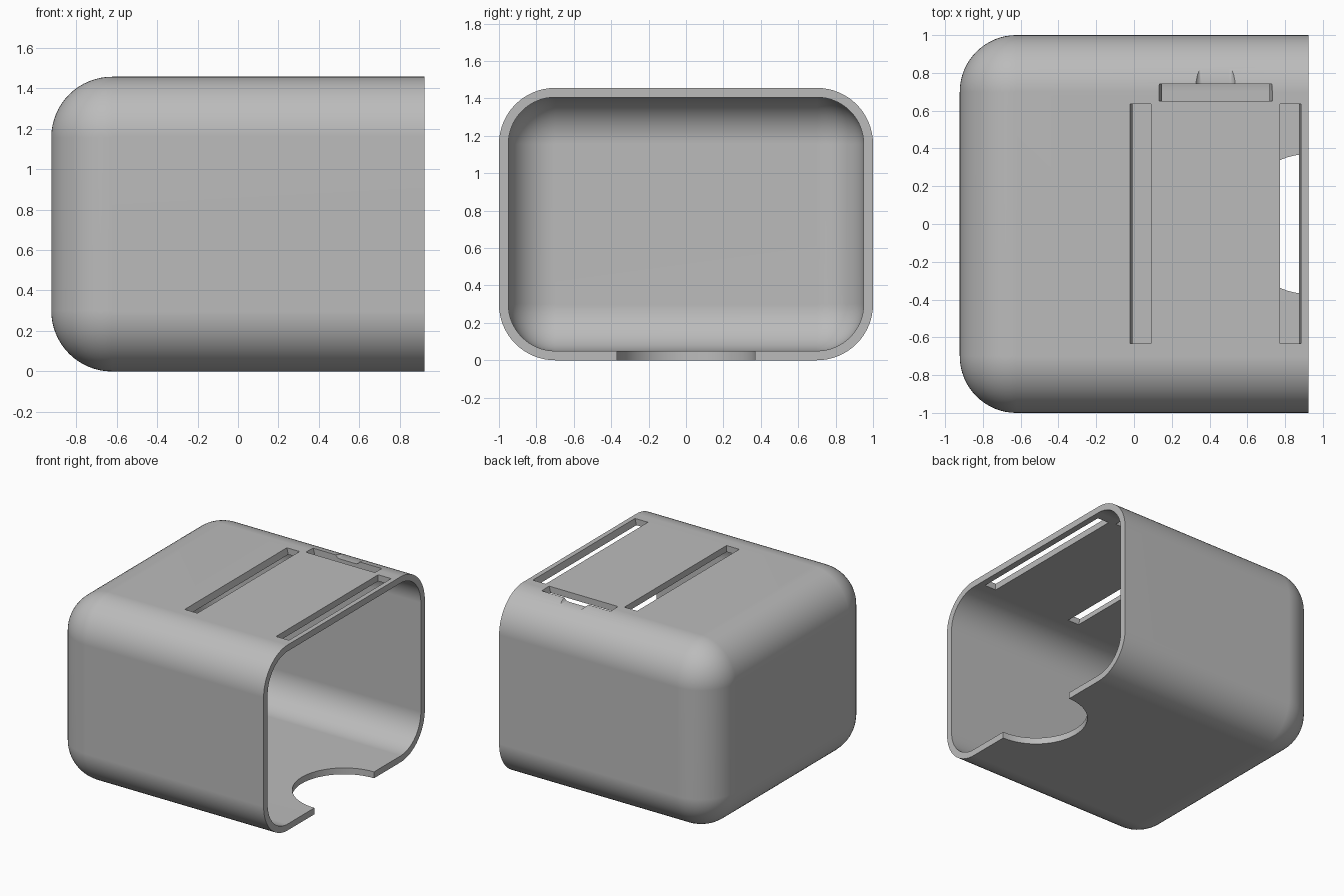
import bpy, bmesh, math
from mathutils import Vector

cube = bpy.data.objects.get("Cube")
if cube:
    bpy.data.objects.remove(cube, do_unlink=True)

LENGTH, WIDTH, HEIGHT = 1.845, 2.0, 1.456
WALL, RADIUS = 0.05, 0.3
OPEN_X = LENGTH / 2

grey = bpy.data.materials.new("light grey")
grey.use_nodes = True
grey.diffuse_color = (0.5, 0.5, 0.5, 1)
grey.node_tree.nodes["Principled BSDF"].inputs["Base Color"].default_value = grey.diffuse_color


def finish(name, bm):
    bmesh.ops.recalc_face_normals(bm, faces=bm.faces)
    mesh = bpy.data.meshes.new(name)
    bm.to_mesh(mesh)
    bm.free()
    mesh.materials.append(grey)
    obj = bpy.data.objects.new(name, mesh)
    bpy.context.collection.objects.link(obj)
    return obj


def rounded_box(name, low, high, radius):
    """Box with every edge rounded except those of its +x end."""
    bm = bmesh.new()
    bmesh.ops.create_cube(bm, size=1)
    for v in bm.verts:
        v.co = Vector(h if c > 0 else l for c, l, h in zip(v.co, low, high))
    edges = [e for e in bm.edges if min(v.co.x for v in e.verts) < high[0] - 0.01]
    bmesh.ops.bevel(bm, geom=edges, offset=radius, offset_type='OFFSET',
                    segments=16, profile=0.5, affect='EDGES')
    return finish(name, bm)


def prism(name, profile, axis, start, end):
    """Extrude a 2D profile along axis (x, y or z) from start to end."""
    place = {'y': lambda a, b, t: (a, t, b), 'z': lambda a, b, t: (a, b, t)}[axis]
    bm = bmesh.new()
    face = bm.faces.new([bm.verts.new(place(a, b, start)) for a, b in profile])
    new = bmesh.ops.extrude_face_region(bm, geom=[face])["geom"]
    move = Vector(place(0, 0, end - start))
    bmesh.ops.translate(bm, verts=[g for g in new if isinstance(g, bmesh.types.BMVert)], vec=move)
    return finish(name, bm)


def slot(name, left, right, lean_left, lean_right, start, end):
    """Slot through the roof whose end walls may lean inwards going down."""
    low, high = HEIGHT - WALL, HEIGHT
    top, bottom = high + WALL, low - WALL
    return prism(name, [(left - lean_left, top), (right + lean_right, top),
                        (right - 2 * lean_right, bottom), (left + 2 * lean_left, bottom)],
                 'y', start, end)


# Shell and its hollow
shell = rounded_box("housing_shell", (-OPEN_X, -WIDTH / 2, 0),
                    (OPEN_X, WIDTH / 2, HEIGHT), RADIUS)
hollow = rounded_box("hollow_cutter", (-OPEN_X + WALL, -WIDTH / 2 + WALL, WALL),
                     (OPEN_X + 0.2, WIDTH / 2 - WALL, HEIGHT - WALL), RADIUS - WALL)

# Round notch in the floor at the open end
circle = [(OPEN_X + 0.37 * math.cos(a), 0.37 * math.sin(a))
          for a in (2 * math.pi * i / 64 for i in range(64))]
notch = prism("floor_notch_cutter", circle, 'z', -0.1, 0.15)

# Roof slots and the shallow thumb groove behind the short one
slots = [slot("inner_slot_cutter", -0.02, 0.09, 0.012, 0, -0.632, 0.635),
         slot("outer_slot_cutter", 0.773, 0.885, 0, 0.012, -0.632, 0.635),
         slot("latch_slot_cutter", 0.133, 0.732, 0.014, 0.014, 0.652, 0.742)]
half = [(0.103, HEIGHT + 0.05), (0.103, 1.451), (0.095, 1.441), (0.088, 1.435),
        (0.08, 1.4315), (0.07, 1.43)]
groove = prism("thumb_groove_cutter", [(0.432 + x, z) for x, z in half]
               + [(0.432 - x, z) for x, z in reversed(half)], 'y', 0.70, 0.9)

# Cut everything out of the shell
cutters = [hollow, notch, *slots, groove]
for cutter in cutters:
    cutter.hide_render = True
    cut = shell.modifiers.new(cutter.name, 'BOOLEAN')
    cut.operation, cut.solver, cut.object = 'DIFFERENCE', 'EXACT', cutter
bpy.context.view_layer.update()
cut_mesh = bpy.data.meshes.new_from_object(
    shell.evaluated_get(bpy.context.evaluated_depsgraph_get()))
shell.modifiers.clear()
shell.data = cut_mesh
for cutter in cutters:
    bpy.data.objects.remove(cutter, do_unlink=True)

# Smooth rounded surfaces, crisp cut edges
bpy.ops.object.select_all(action='DESELECT')
shell.select_set(True)
bpy.context.view_layer.objects.active = shell
bpy.ops.object.shade_smooth_by_angle(angle=math.radians(30))
weighted = shell.modifiers.new("weighted_normals", 'WEIGHTED_NORMAL')
weighted.keep_sharp = True
